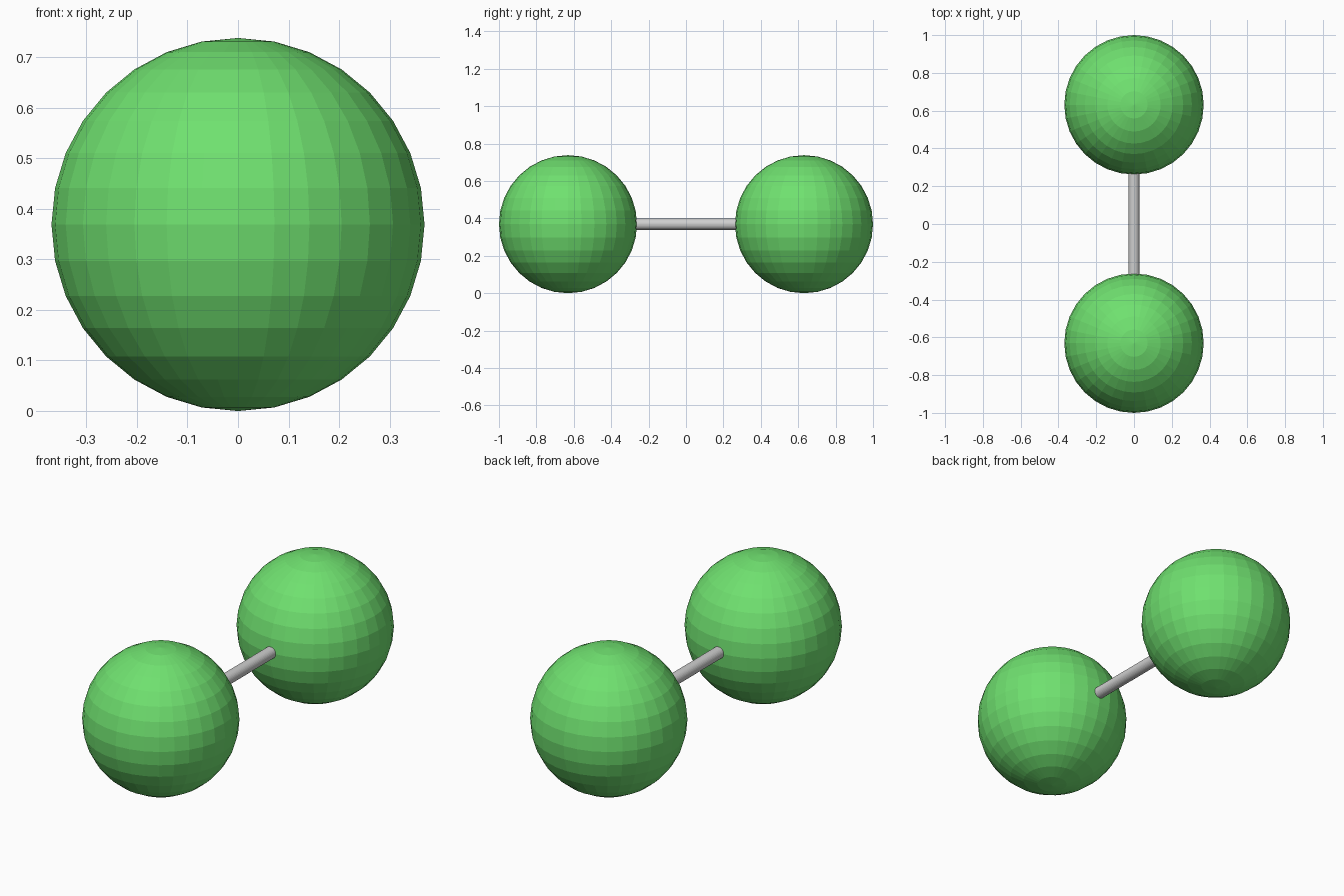
import bpy
import math

if "Cube" in bpy.data.objects:
    bpy.data.objects.remove(bpy.data.objects["Cube"])

R = 0.369          # ball radius
OFFSET = 1.0 - R   # ball centre distance from the middle


def material(name, rgb):
    m = bpy.data.materials.new(name)
    m.diffuse_color = (*rgb, 1.0)
    m.use_nodes = True
    m.node_tree.nodes["Principled BSDF"].inputs["Base Color"].default_value = m.diffuse_color
    return m


green = material("green", (0.16, 0.75, 0.16))
grey = material("light_grey", (0.62, 0.62, 0.62))

# Two faceted balls, front and back
for name, side in (("front_ball", -1), ("back_ball", 1)):
    bpy.ops.mesh.primitive_uv_sphere_add(segments=32, ring_count=16, radius=R,
                                         location=(0, side * OFFSET, R))
    ball = bpy.context.object
    ball.name = name
    ball.data.materials.append(green)

# Thin rod joining the balls, ends sunk inside them
bpy.ops.mesh.primitive_cylinder_add(vertices=32, radius=0.03, depth=2 * (OFFSET - R) + 0.04,
                                    location=(0, 0, R), rotation=(math.pi / 2, 0, 0))
rod = bpy.context.object
rod.name = "connecting_rod"
rod.data.materials.append(grey)
